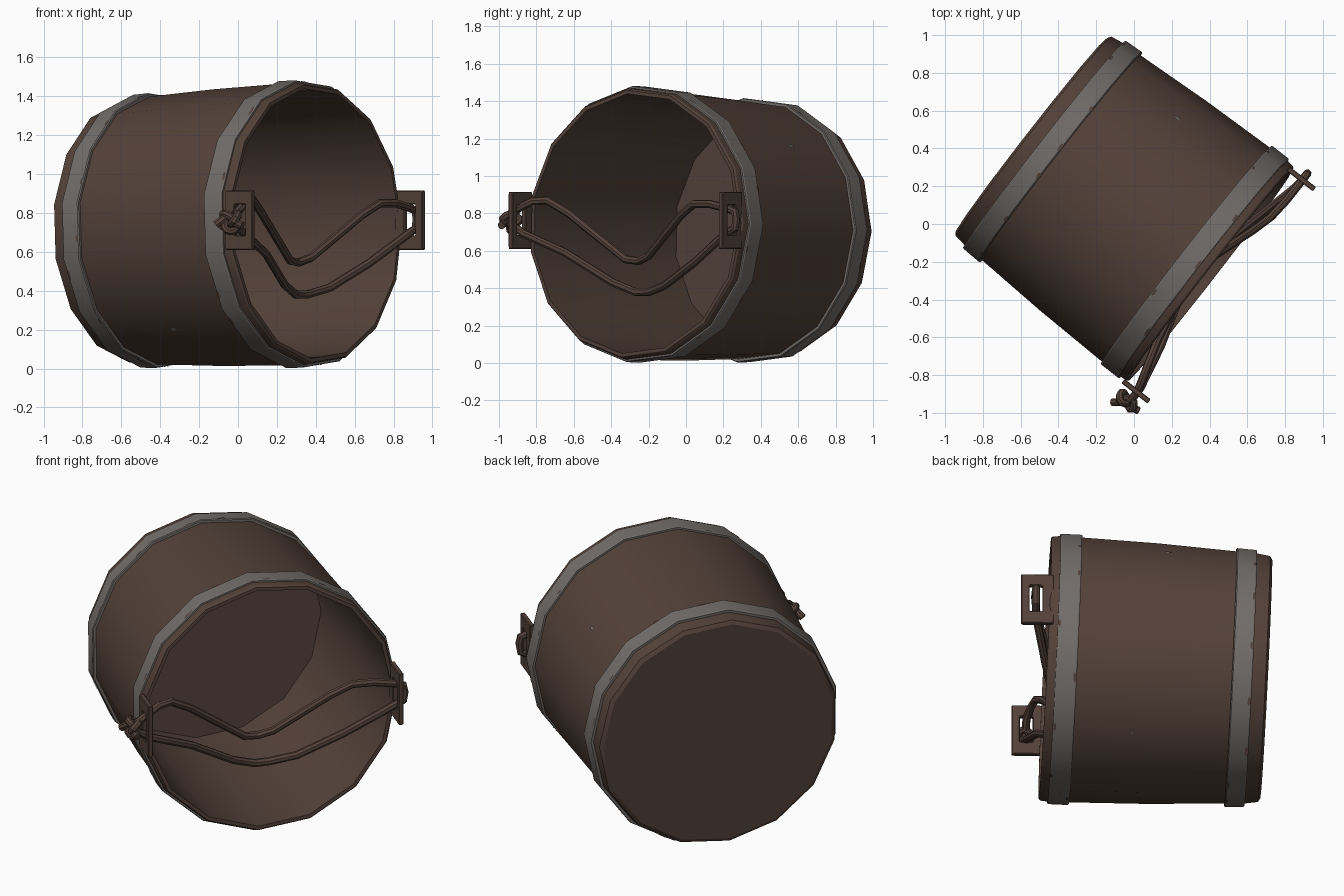
import bpy, bmesh, math, random
from mathutils import Matrix, Vector

if "Cube" in bpy.data.objects:
    bpy.data.objects.remove(bpy.data.objects["Cube"])

random.seed(4)
N = 15  # sides of the bucket


def material(name, rgb):
    m = bpy.data.materials.new(name)
    m.diffuse_color = (*rgb, 1)
    m.use_nodes = True
    m.node_tree.nodes["Principled BSDF"].inputs["Base Color"].default_value = m.diffuse_color
    return m


BROWN = material("dark_brown_wood", (0.088, 0.054, 0.041))
GREY = material("worn_grey_metal", (0.168, 0.153, 0.143))

# YAW frame: x runs along the bucket towards its mouth, y across, z up.
YAW = Matrix.Rotation(math.radians(-37.9), 4, 'Z')
# LIE frame: the same, with the tapered bucket resting on its side.
LIE = YAW @ Matrix.Translation((0, 0.033, 0.7285)) @ Matrix.Rotation(math.radians(-2.03), 4, 'Y')


def finish(name, bm, matrix, mat, smooth=True):
    bmesh.ops.recalc_face_normals(bm, faces=bm.faces)
    bm.transform(matrix)
    me = bpy.data.meshes.new(name)
    bm.to_mesh(me)
    bm.free()
    me.materials.append(mat)
    ob = bpy.data.objects.new(name, me)
    bpy.context.collection.objects.link(ob)
    if smooth:
        bpy.ops.object.select_all(action='DESELECT')
        bpy.context.view_layer.objects.active = ob
        ob.select_set(True)
        bpy.ops.object.shade_smooth_by_angle(angle=math.radians(30))
    return ob


def lathe(name, profile, mat, closed=False):
    """Turn (along, radius) points around the bucket axis."""
    bm = bmesh.new()
    rings = []
    for u, r in profile:
        rings.append([bm.verts.new((u, r * math.cos(i * math.tau / N), r * math.sin(i * math.tau / N)))
                      for i in range(N)])
    pairs = list(zip(rings, rings[1:]))
    if closed:
        pairs.append((rings[-1], rings[0]))
    else:
        bm.faces.new(rings[0])
        bm.faces.new(rings[-1])
    for a, b in pairs:
        for i in range(N):
            j = (i + 1) % N
            bm.faces.new((a[i], a[j], b[j], b[i]))
    return finish(name, bm, LIE, mat)


# Bucket: outside from the base to the mouth, then back down the inside
lathe("bucket_body", [(-0.718, 0.655), (-0.705, 0.676), (-0.63, 0.688), (-0.52, 0.693),
                      (-0.10, 0.716), (0.32, 0.728), (0.435, 0.730), (0.475, 0.726),
                      (0.485, 0.718), (0.485, 0.698), (-0.10, 0.690), (-0.700, 0.655)], BROWN)

# Metal hoops
HOOPS = {"base_hoop": (-0.633, -0.522, 0.706, 0.711), "mouth_hoop": (0.320, 0.437, 0.743, 0.743)}
for name, (u0, u1, r0, r1) in HOOPS.items():
    lathe(name, [(u0, r0 - 0.03), (u0, r0 - 0.004), (u0 + 0.006, r0), (u1 - 0.006, r1),
                 (u1, r1 - 0.004), (u1, r1 - 0.03)], GREY, closed=True)


def chip(bm, u, side, offset, r, length, width):
    """Thin ragged flake lying on one flat side."""
    ang = (side + 0.5) * math.tau / N
    out = Vector((0, math.cos(ang), math.sin(ang)))
    tan = Vector((0, -math.sin(ang), math.cos(ang)))
    base = Vector((u, 0, 0)) + out * (r * math.cos(math.pi / N) + 0.002) + tan * offset
    vs = []
    for k in range(6):
        t, s = k * math.tau / 6, random.uniform(0.75, 1.1)
        vs.append(bm.verts.new(base + tan * (s * length * math.cos(t)) + Vector((s * width * math.sin(t), 0, 0))))
    f = bm.faces.new(vs)
    f.normal_update()
    if f.normal.dot(out) < 0:
        f.normal_flip()


def flakes(name, bm, mat):
    bm.transform(LIE)
    me = bpy.data.meshes.new(name)
    bm.to_mesh(me)
    bm.free()
    me.materials.append(mat)
    bpy.context.collection.objects.link(bpy.data.objects.new(name, me))


# Worn flakes along the hoop edges
bm = bmesh.new()
for u0, u1, r0, r1 in HOOPS.values():
    for side in range(N):
        u, r = random.choice(((u0 + 0.011, r0), (u1 - 0.011, r1)))
        chip(bm, u, side, random.uniform(-0.08, 0.08), r, random.uniform(0.015, 0.04), 0.009)
flakes("hoop_wear", bm, BROWN)

# Small pale scratches on the wall
bm = bmesh.new()
for u, side, off in ((-0.15, 1, 0.03), (0.02, 12, 0.02), (-0.1, 9, 0.0)):
    chip(bm, u, side, off, 0.717, 0.012, 0.025)
flakes("wall_scratches", bm, GREY)


# Slotted ears either side of the mouth
def ear(name, v):
    bm = bmesh.new()
    loops = []
    for y in (v - 0.014, v + 0.014):
        for u0, u1, z0, z1 in ((0.465, 0.64, 0.61, 0.915), (0.525, 0.595, 0.685, 0.845)):
            loops.append([bm.verts.new((u, y, z)) for u, z in ((u0, z0), (u1, z0), (u1, z1), (u0, z1))])
    out_a, in_a, out_b, in_b = loops
    for a, b in ((out_a, in_a), (in_a, in_b), (in_b, out_b), (out_b, out_a)):
        for i in range(4):
            j = (i + 1) % 4
            bm.faces.new((a[i], a[j], b[j], b[i]))
    bmesh.ops.bevel(bm, geom=bm.edges[:], offset=0.004, segments=1, affect='EDGES')
    finish(name, bm, YAW, BROWN)


ear("right_ear", 0.732)
ear("left_ear", -0.692)


def rope(name, points, radius=0.022, cyclic=False):
    cu = bpy.data.curves.new(name + "_path", 'CURVE')
    cu.dimensions = '3D'
    cu.bevel_depth = radius
    cu.bevel_resolution = 2
    cu.use_fill_caps = True
    sp = cu.splines.new('POLY')
    sp.points.add(len(points) - 1)
    for p, co in zip(sp.points, points):
        p.co = (*co, 1)
    sp.use_cyclic_u = cyclic
    tmp = bpy.data.objects.new(name + "_tmp", cu)
    bpy.context.collection.objects.link(tmp)
    bpy.context.view_layer.update()
    me = bpy.data.meshes.new_from_object(tmp.evaluated_get(bpy.context.evaluated_depsgraph_get()))
    bpy.data.objects.remove(tmp)
    bm = bmesh.new()
    bm.from_mesh(me)
    finish(name, bm, YAW, BROWN)


# Rope handle: upper strand, loop through the right ear, lower strand back
rope("rope_handle", [
    (0.56, -0.75, 0.79), (0.56, -0.69, 0.83), (0.54, -0.62, 0.865), (0.515, -0.54, 0.87),
    (0.48, -0.42, 0.80), (0.41, -0.09, 0.555), (0.40, -0.01, 0.545), (0.42, 0.07, 0.57),
    (0.52, 0.37, 0.79), (0.55, 0.48, 0.85), (0.56, 0.60, 0.85), (0.56, 0.725, 0.825),
    (0.56, 0.768, 0.81), (0.56, 0.775, 0.77), (0.56, 0.768, 0.72), (0.56, 0.72, 0.70),
    (0.55, 0.66, 0.665), (0.50, 0.45, 0.54), (0.44, 0.20, 0.415), (0.40, 0.06, 0.38),
    (0.40, -0.03, 0.38), (0.43, -0.16, 0.43), (0.51, -0.42, 0.59), (0.56, -0.66, 0.69),
    (0.56, -0.75, 0.74)])

# Knot outside the left ear
knot = []
for k in range(24):
    t = k * math.tau / 24
    knot.append((0.545 + 0.018 * (math.sin(t) + 2 * math.sin(2 * t)),
                 -0.762 - 0.024 * math.sin(3 * t),
                 0.760 + 0.018 * (math.cos(t) - 2 * math.cos(2 * t))))
rope("rope_knot", knot, 0.021, True)
rope("rope_tail_a", [(0.54, -0.75, 0.77), (0.52, -0.79, 0.77), (0.49, -0.815, 0.74)], 0.021)
rope("rope_tail_b", [(0.55, -0.75, 0.75), (0.58, -0.775, 0.75), (0.625, -0.765, 0.735)], 0.021)
